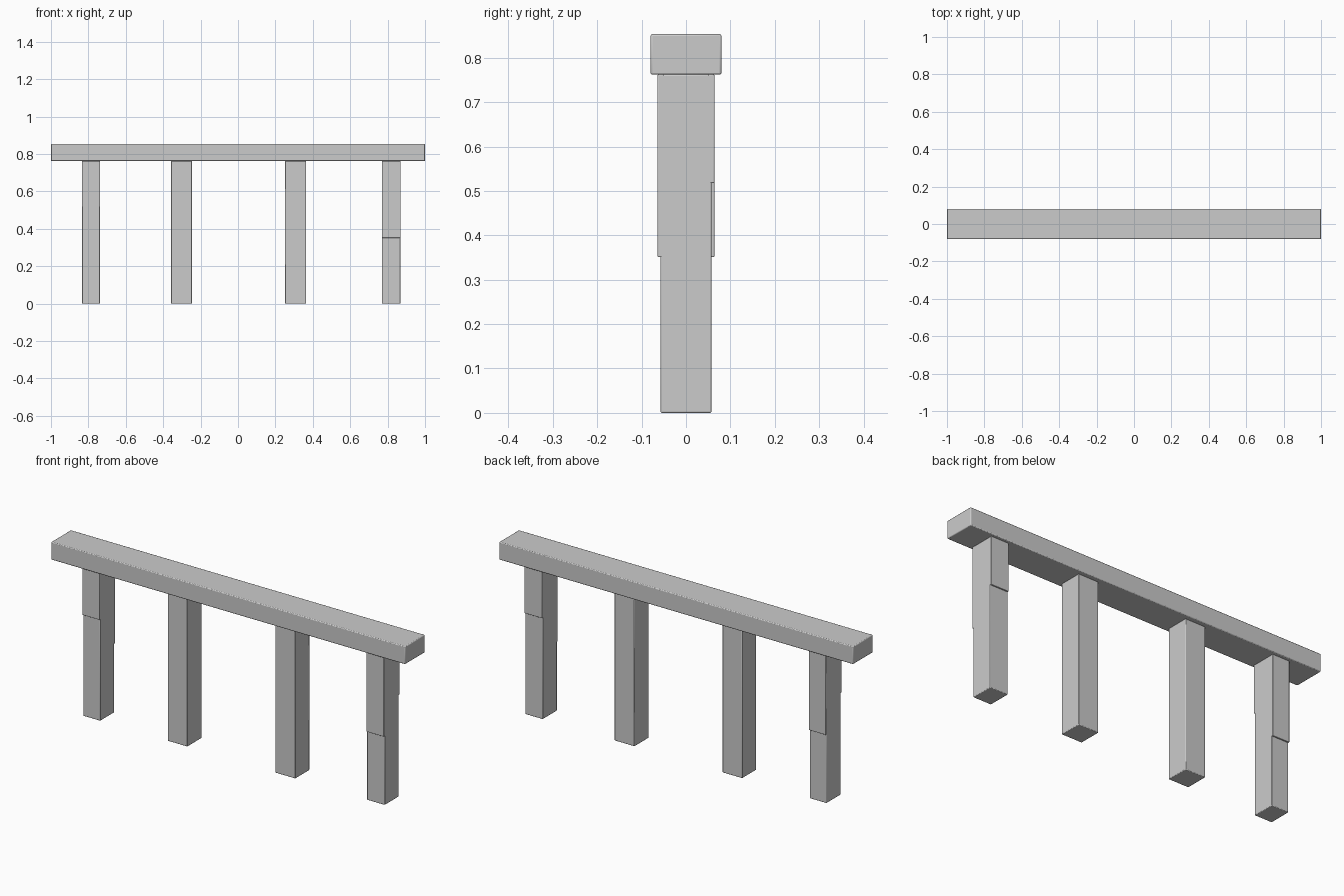
import bpy

if "Cube" in bpy.data.objects:
    bpy.data.objects.remove(bpy.data.objects["Cube"])


def box(name, x, y, z, bevel=0.003):
    """Bevelled box from (min, max) pairs along each axis."""
    bpy.ops.mesh.primitive_cube_add(
        size=1, location=[(a + b) / 2 for a, b in (x, y, z)])
    ob = bpy.context.object
    ob.name = name
    ob.scale = [b - a for a, b in (x, y, z)]
    bpy.ops.object.transform_apply(location=False, rotation=False, scale=True)
    mod = ob.modifiers.new("Edge bevel", 'BEVEL')
    mod.width = bevel
    mod.segments = 2
    bpy.ops.object.shade_smooth_by_angle()
    return ob


BEAM_BOTTOM = 0.762
HALF_DEPTH = 0.0575
PLATE_FACE = 0.064

# Top beam
box("top_beam", (-1, 1), (-0.08, 0.08), (BEAM_BOTTOM, 0.853), 0.004)

# Four posts, the outer pair slimmer
posts = {
    "left_outer_post": (-0.834, -0.738),
    "left_inner_post": (-0.358, -0.246),
    "right_inner_post": (0.251, 0.364),
    "right_outer_post": (0.769, 0.869),
}
for name, x in posts.items():
    box(name, x, (-HALF_DEPTH, HALF_DEPTH), (0, BEAM_BOTTOM))

# Thin cover plates on the outer posts: short and long, swapped front to back
for side, front_low, back_low in (("left", 0.518, 0.351), ("right", 0.351, 0.518)):
    x = posts[side + "_outer_post"]
    box(side + "_front_plate", x, (-PLATE_FACE, -0.05), (front_low, BEAM_BOTTOM), 0.002)
    box(side + "_back_plate", x, (0.05, PLATE_FACE), (back_low, BEAM_BOTTOM), 0.002)
